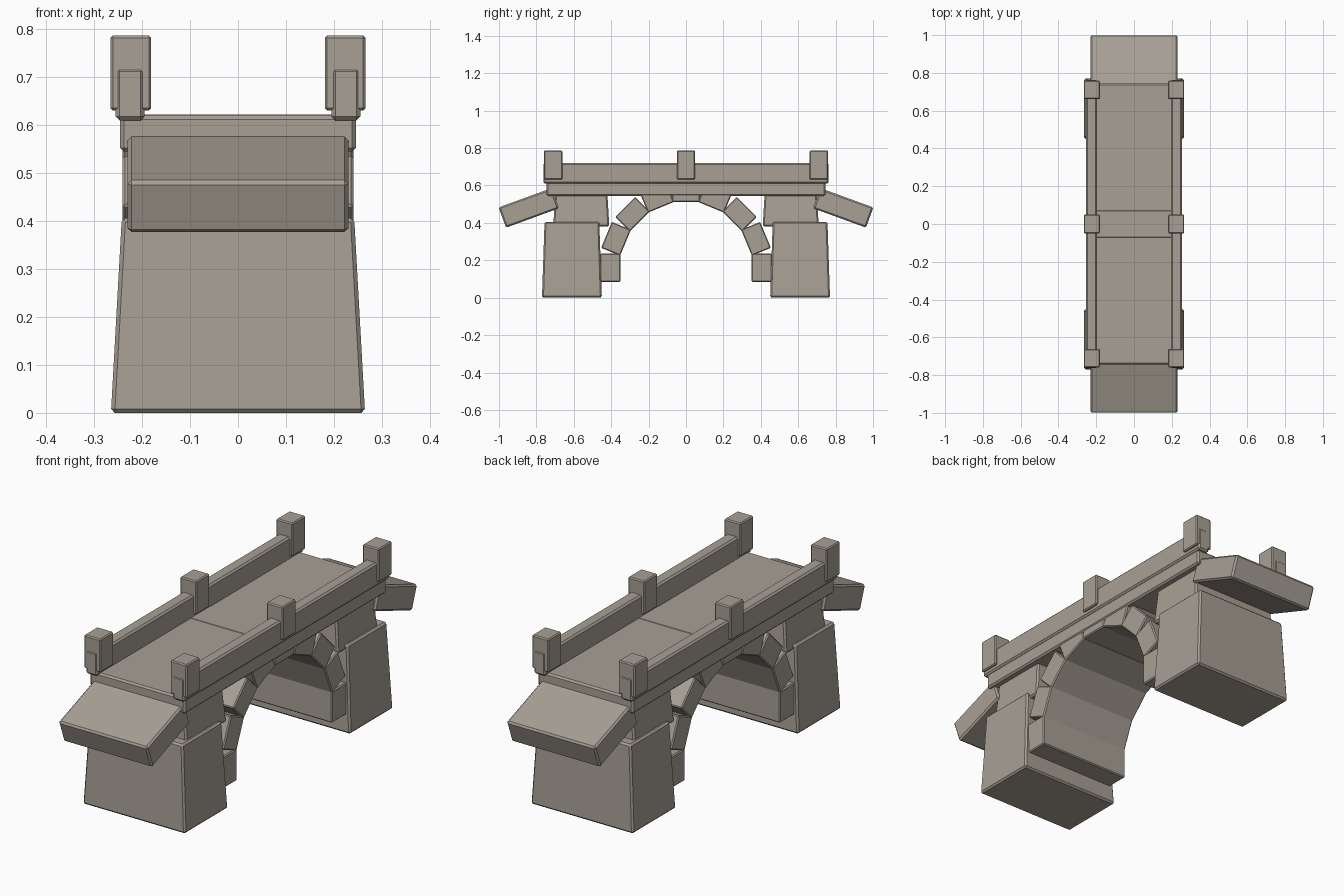
import bpy, bmesh
from math import radians, sin, cos
from mathutils import Matrix, Vector

old = bpy.data.objects.get("Cube")
if old:
    bpy.data.objects.remove(old, do_unlink=True)

stone = bpy.data.materials.new("warm_grey_stone")
stone.use_nodes = True
colour = (0.39, 0.35, 0.30, 1)
stone.diffuse_color = colour
bsdf = stone.node_tree.nodes["Principled BSDF"]
bsdf.inputs["Base Color"].default_value = colour
bsdf.inputs["Roughness"].default_value = 0.9


def block(name, centre, size, tilt=0, taper=1, chamfer=0.008):
    """Chamfered stone block, tilted about x (degrees), top scaled by taper."""
    bm = bmesh.new()
    bmesh.ops.create_cube(bm, size=1)
    for v in bm.verts:
        if v.co.z > 0:
            v.co.x *= taper
            v.co.y *= taper
        v.co = Vector(a * b for a, b in zip(v.co, size))
    bmesh.ops.bevel(bm, geom=bm.edges[:], offset=chamfer, segments=1,
                    affect='EDGES')
    bm.transform(Matrix.Translation(centre) @ Matrix.Rotation(radians(tilt), 4, 'X'))
    mesh = bpy.data.meshes.new(name)
    bm.to_mesh(mesh)
    bm.free()
    mesh.materials.append(stone)
    obj = bpy.data.objects.new(name, mesh)
    bpy.context.scene.collection.objects.link(obj)
    return obj


# Walkway slab
block("deck", (0, 0, 0.5825), (0.492, 1.49, 0.075))

# Piers and sloping end slabs
for end, s in (("front", -1), ("back", 1)):
    block(end + "_pier_base", (0, s * 0.61, 0.203), (0.53, 0.32, 0.406), taper=0.915)
    block(end + "_pier_top", (0, s * 0.56, 0.47), (0.46, 0.30, 0.18), taper=0.93)
    block(end + "_ramp", (0, s * 0.841, 0.48), (0.46, 0.30, 0.115), tilt=-20 * s)

# Ring of arch stones around the opening
radius, spring = 0.405, 0.16
for i in range(9):
    a = radians(i * 22.5)
    lift = 0.002 if i == 4 else 0
    block(f"arch_stone_{i + 1}",
          (0, radius * cos(a), spring + radius * sin(a) + lift),
          (0.482, 0.15, 0.11), tilt=i * 22.5 - 90, chamfer=0.005)

# Parapet rails and posts
for side, s in (("right", -1), ("left", 1)):
    block(side + "_rail", (s * 0.225, 0, 0.665), (0.06, 1.525, 0.11))
    for place, y in (("front", -0.71), ("middle", 0), ("back", 0.71)):
        block(f"{side}_{place}_post", (s * 0.2235, y, 0.709),
              (0.085, 0.098, 0.156), chamfer=0.005)
